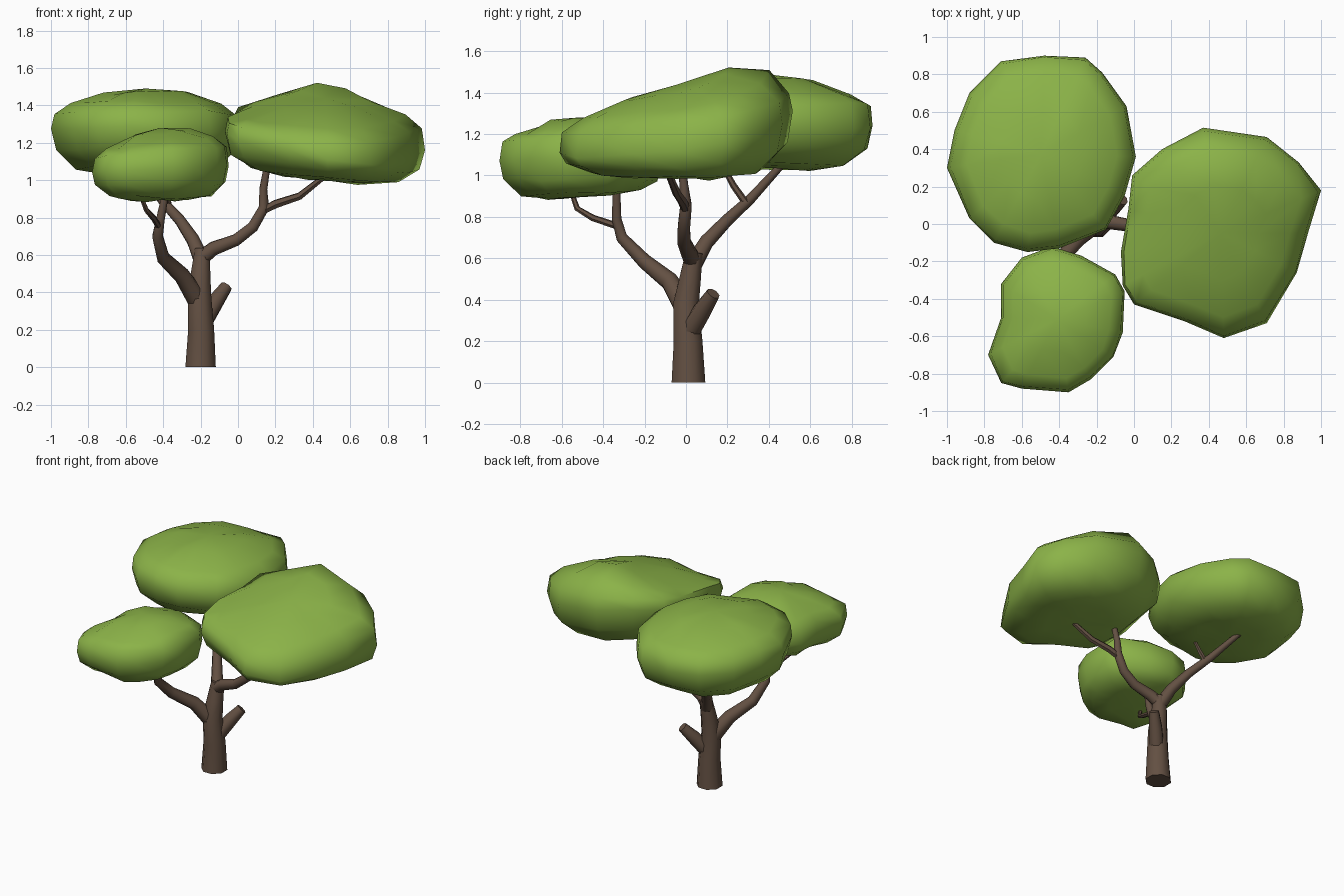
import bpy, bmesh, math, random
from mathutils import Vector

random.seed(4)


def material(name, color):
    m = bpy.data.materials.new(name)
    m.diffuse_color = (*color, 1)
    return m


BARK = material("bark", (0.125, 0.08, 0.055))
LEAF = material("leaf", (0.26, 0.45, 0.065))


def skin_rings(name, rings, mat, angle, start=None, end=None):
    """Join equal-length rings into a closed skin, with optional pole points."""
    bm = bmesh.new()
    loops = [[bm.verts.new(p) for p in r] for r in rings]
    n = len(loops[0])
    for a, b in zip(loops, loops[1:]):
        for i in range(n):
            j = (i + 1) % n
            bm.faces.new((a[i], a[j], b[j], b[i]))
    for loop, pole in ((loops[0], start), (loops[-1], end)):
        if pole is None:
            bm.faces.new(loop)
        else:
            c = bm.verts.new(pole)
            for i in range(n):
                bm.faces.new((loop[i], loop[(i + 1) % n], c))
    bmesh.ops.recalc_face_normals(bm, faces=bm.faces)
    me = bpy.data.meshes.new(name)
    bm.to_mesh(me)
    bm.free()
    ob = bpy.data.objects.new(name, me)
    bpy.context.collection.objects.link(ob)
    me.materials.append(mat)
    bpy.ops.object.select_all(action='DESELECT')
    ob.select_set(True)
    bpy.context.view_layer.objects.active = ob
    bpy.ops.object.shade_smooth_by_angle(angle=math.radians(angle))
    return ob


def limb(name, path, sides=8):
    """Tapered tube along (x, y, z, radius) points."""
    pts = [Vector(p[:3]) for p in path]
    rings = []
    for i, p in enumerate(pts):
        t = (pts[min(i + 1, len(pts) - 1)] - pts[max(i - 1, 0)]).normalized()
        if p.z == 0:
            t = Vector((0, 0, 1))
        q = Vector((0, 0, 1)).rotation_difference(t)
        r = path[i][3]
        rings.append([p + q @ Vector((r * math.cos(a), r * math.sin(a), 0))
                      for a in (math.tau * (k + 0.5) / sides for k in range(sides))])
    return skin_rings(name, rings, BARK, 50)


# Each crown: plan outline, then planes (height, x slope, y slope) for top, middle, bottom,
# and an optional hump (x, y, height) on the top
PROFILE = [(0.42, -1), (0.74, -0.88), (0.95, -0.5), (1, 0),
           (0.975, 0.42), (0.8, 0.62), (0.45, 0.88)]


def crown(name, outline, top, mid, bottom, hump=(0, 0, 0)):
    cx = (min(p[0] for p in outline) + max(p[0] for p in outline)) / 2
    cy = (min(p[1] for p in outline) + max(p[1] for p in outline)) / 2

    def point(x, y, h):
        def plane(p):
            return p[0] + p[1] * (x - cx) + p[2] * (y - cy)
        m = plane(mid)
        z = m + abs(h) * (plane(top if h > 0 else bottom) - m)
        if h > 0.5:
            z += hump[2] * math.exp(-((x - hump[0]) ** 2 + (y - hump[1]) ** 2) / 0.06)
        return Vector((x, y, z))

    rings = []
    for s, h in PROFILE:
        ring = []
        for x, y in outline:
            k = s if h == 0 else s * random.uniform(0.985, 1.01)
            v = point(cx + k * (x - cx), cy + k * (y - cy), h)
            v.z += random.uniform(-0.01, 0.01)
            ring.append(v)
        rings.append(ring)
    return skin_rings(name, rings, LEAF, 60, point(cx, cy, -1), point(cx, cy, 1))


# Trunk and sawn stub
limb("trunk", [(-0.2, 0.012, 0, 0.088), (-0.197, 0.01, 0.2, 0.075),
               (-0.205, 0, 0.38, 0.067), (-0.2, 0.02, 0.5, 0.056),
               (-0.19, 0.04, 0.63, 0.044)])
limb("trunk_stub", [(-0.18, 0.02, 0.25, 0.05), (-0.12, 0.08, 0.35, 0.046),
                    (-0.063, 0.132, 0.43, 0.034)])

# Right branch and its fork
limb("right_branch", [(-0.2, 0.035, 0.58, 0.044), (-0.13, 0.01, 0.635, 0.039),
                      (-0.01, -0.01, 0.68, 0.034), (0.08, -0.01, 0.75, 0.032),
                      (0.14, 0, 0.855, 0.03), (0.135, -0.01, 0.95, 0.023),
                      (0.16, -0.025, 1.1, 0.018)])
limb("right_branch_fork", [(0.12, 0, 0.83, 0.022), (0.2, -0.015, 0.872, 0.024),
                           (0.33, -0.045, 0.915, 0.021), (0.45, -0.085, 1.01, 0.016)], 6)

# Back branch and its fork
limb("back_branch", [(-0.19, 0.03, 0.56, 0.045), (-0.24, 0.1, 0.68, 0.037),
                     (-0.31, 0.2, 0.785, 0.03), (-0.4, 0.31, 0.885, 0.025),
                     (-0.54, 0.48, 1.07, 0.017)])
limb("back_branch_fork", [(-0.37, 0.29, 0.865, 0.018), (-0.385, 0.23, 0.95, 0.016),
                          (-0.39, 0.17, 1.06, 0.012)], 6)

# Front branch and its twig
limb("front_branch", [(-0.205, 0.01, 0.34, 0.058), (-0.3, -0.08, 0.49, 0.045),
                      (-0.4, -0.2, 0.585, 0.037), (-0.43, -0.31, 0.7, 0.03),
                      (-0.415, -0.335, 0.79, 0.025), (-0.385, -0.335, 0.94, 0.019)])
limb("front_branch_twig", [(-0.425, -0.33, 0.755, 0.017), (-0.45, -0.45, 0.795, 0.016),
                           (-0.49, -0.525, 0.84, 0.014), (-0.53, -0.56, 0.94, 0.011)], 6)

# Leaf crowns
crown("back_crown",
      [(-1, 0.3), (-0.96, 0.5), (-0.88, 0.7), (-0.71, 0.87), (-0.48, 0.9),
       (-0.26, 0.89), (-0.17, 0.81), (-0.04, 0.63), (0.01, 0.36), (-0.05, 0.15),
       (-0.15, -0.03), (-0.4, -0.13), (-0.57, -0.15), (-0.75, -0.1), (-0.88, 0.03)],
      (1.49, 0.02, -0.03), (1.26, -0.03, -0.03), (1.04, 0.02, -0.06))
crown("right_crown",
      [(-0.01, 0.26), (0.15, 0.4), (0.37, 0.515), (0.71, 0.465), (0.88, 0.33),
       (1, 0.18), (0.93, -0.05), (0.87, -0.26), (0.71, -0.53), (0.48, -0.61),
       (0.27, -0.52), (0, -0.43), (-0.06, -0.33), (-0.07, -0.15), (-0.03, 0.08)],
      (1.43, 0.0, 0.14), (1.2, -0.16, 0.16), (1.0, -0.09, 0.0), (0.46, 0.36, 0.11))
crown("front_crown",
      [(-0.78, -0.7), (-0.71, -0.5), (-0.71, -0.32), (-0.6, -0.18), (-0.44, -0.12),
       (-0.28, -0.17), (-0.1, -0.27), (-0.05, -0.36), (-0.06, -0.58), (-0.11, -0.71),
       (-0.23, -0.83), (-0.35, -0.9), (-0.6, -0.88), (-0.71, -0.85)],
      (1.28, 0.14, 0.04), (1.06, 0.05, -0.01), (0.895, -0.01, 0.03))
